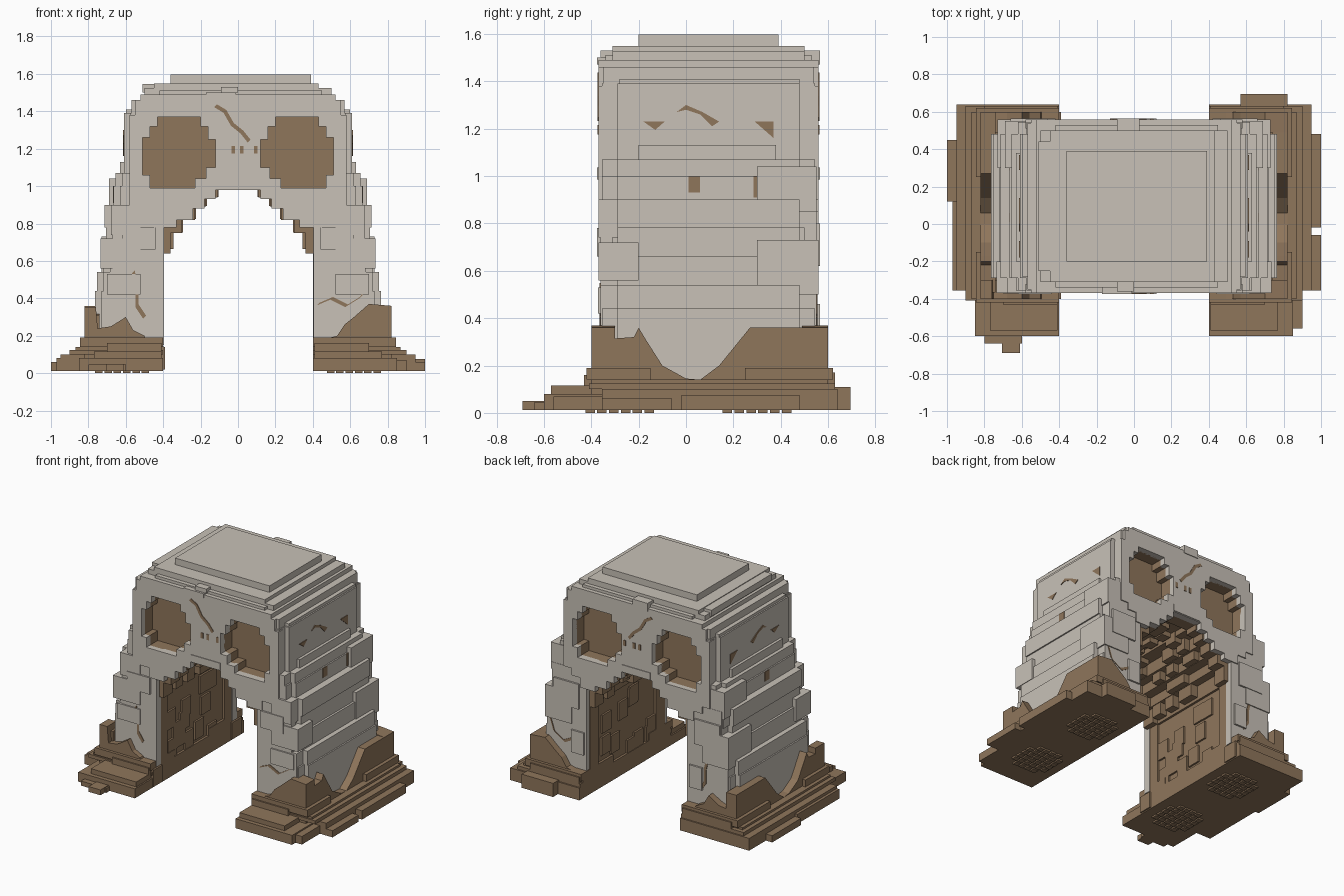
import bpy, bmesh, math, random
from mathutils import Vector

random.seed(4)


def material(name, rgb):
    m = bpy.data.materials.new(name)
    m.diffuse_color = (*rgb, 1)
    return m


BONE = material("pale_bone", (0.58, 0.535, 0.475))
EARTH = material("brown_earth", (0.275, 0.18, 0.105))
H = math.pi / 2
TURN = {"front": (H, 0, 0), "side": (H, 0, H)}


def boxes(name, items, mat):
    """One object from boxes given as x0, x1, y0, y1, z0, z1."""
    bm = bmesh.new()
    for x0, x1, y0, y1, z0, z1 in items:
        r = bmesh.ops.create_cube(bm, size=1)
        for v in r["verts"]:
            v.co = Vector(((x0 + x1) / 2 + v.co.x * (x1 - x0),
                           (y0 + y1) / 2 + v.co.y * (y1 - y0),
                           (z0 + z1) / 2 + v.co.z * (z1 - z0)))
    me = bpy.data.meshes.new(name)
    bm.to_mesh(me)
    bm.free()
    me.materials.append(mat)
    ob = bpy.data.objects.new(name, me)
    bpy.context.collection.objects.link(ob)


def slab(name, loops, facing, a, b, mat):
    """Flat outline (extra loops are holes) extruded from a to b."""
    cu = bpy.data.curves.new(name, "CURVE")
    cu.dimensions, cu.fill_mode, cu.extrude = "2D", "BOTH", abs(b - a) / 2
    for pts in loops:
        s = cu.splines.new("POLY")
        s.points.add(len(pts) - 1)
        for p, q in zip(s.points, pts):
            p.co = (q[0], q[1], 0, 1)
        s.use_cyclic_u = True
    tmp = bpy.data.objects.new(name + "_curve", cu)
    bpy.context.collection.objects.link(tmp)
    dg = bpy.context.evaluated_depsgraph_get()
    me = bpy.data.meshes.new_from_object(tmp.evaluated_get(dg))
    bpy.data.objects.remove(tmp)
    me.materials.clear()
    me.materials.append(mat)
    for p in me.polygons:
        p.material_index = 0
        p.use_smooth = False
    ob = bpy.data.objects.new(name, me)
    ob.rotation_euler = TURN[facing]
    mid = (a + b) / 2
    ob.location = (0, mid, 0) if facing == "front" else (mid, 0, 0)
    bpy.context.collection.objects.link(ob)


def flip(pts):
    return [(-x, z) for x, z in reversed(pts)]


def crack(name, pts, w, facing, a, b):
    """Thin zigzag strip."""
    up = [(x + w / 2, z + w / 2) for x, z in pts]
    slab(name, [up + [(x - w / 2, z - w / 2) for x, z in reversed(pts)]], facing, a, b, EARTH)


def mirrored(items):
    return items + [(-b, -a, c, d, e, f) for a, b, c, d, e, f in items]


# Stepped eye sockets
eye = [(.20, 1.37), (.43, 1.37), (.43, 1.32), (.47, 1.32), (.47, 1.26), (.51, 1.26),
       (.51, 1.06), (.47, 1.06), (.47, .99), (.23, .99), (.23, 1.04), (.17, 1.04),
       (.17, 1.10), (.12, 1.10), (.12, 1.25), (.16, 1.25), (.16, 1.32), (.20, 1.32)]
eyes = [eye, flip(eye)]


# Brown core with stepped arch opening
def arch(g):
    half = [(.11, .98 + g), (.11, .94 + g), (.17 + g, .94 + g), (.17 + g, .89), (.23 + g, .89),
            (.23 + g, .82), (.30 + g, .82), (.30 + g, .75), (.36 + g, .75), (.36 + g, .64),
            (.40 + g * .4, .64), (.40 + g * .4, .02), (.55, .02), (.55, 1.40)]
    return half + flip(half)


slab("earth_core", [arch(.04)], "front", -.24, .43, EARTH)
slab("front_core_rim", [arch(0)] + eyes, "front", -.33, -.23, EARTH)
slab("back_core_rim", [arch(0)] + eyes, "front", .42, .52, EARTH)

# Rough clods lining the tunnel
clods = []
for x, z in ((.02, .98), (.06, .98), (.14, .94), (.20, .89), (.26, .82), (.33, .75), (.38, .66)):
    for s in (-1, 1):
        for k in range(4):
            y = random.uniform(-.2, .36)
            clods.append((s * x - .035, s * x + .035, y - .04, y + .04, z + .003, z + .12))
for s in (-1, 1):
    for k in range(12):
        y, z = random.uniform(-.2, .34), random.uniform(.1, .55)
        clods.append((s * .46 - .057, s * .46 + .057, y - .05, y + .05, z - .06, z + .07))
boxes("tunnel_clods", clods, EARTH)

# White layered sides, narrower toward the top, with notched corners
layers = []
for z0, z1, x in ((.12, .36, .765), (.36, .44, .765), (.44, .54, .755), (.54, .66, .72), (.66, .78, .705),
                  (.78, .90, .715), (.90, 1.0, .665), (1.0, 1.07, .655), (1.07, 1.39, .61)):
    layers += [(.52, x, -.29, .48, z0, z1), (.52, x - .035, -.355, .545, z0, z1)]
layers += [(.52, .735, -.37, -.2, .56, .72), (.52, .73, .3, .56, .5, .73), (.52, .69, .3, .55, .85, 1.04),
           (.52, .68, -.37, -.25, .74, .9), (.52, .63, -.2, .38, 1.07, 1.13)]
boxes("side_layers", mirrored(layers), BONE)

# Skull crown
boxes("skull_crown", [(-.57, .57, -.35, .54, 1.385, 1.46), (-.60, .60, -.28, .48, 1.385, 1.41),
                      (-.52, .52, -.37, .56, 1.45, 1.49), (-.50, .50, -.31, .50, 1.49, 1.525),
                      (-.42, .45, -.34, .53, 1.49, 1.51), (-.45, .43, -.31, .50, 1.525, 1.55),
                      (-.36, .39, -.20, .39, 1.55, 1.597), (-.51, -.42, -.25, .44, 1.5, 1.545)], BONE)

# Skull faces, front and back
half = [(.12, .98), (.12, .93), (.18, .93), (.18, .88), (.24, .88), (.24, .82), (.33, .82),
        (.33, .78), (.45, .78), (.45, .85), (.52, .85), (.52, .90), (.58, .90), (.58, 1.38),
        (.55, 1.38), (.55, 1.46), (.48, 1.46), (.48, 1.49)]
face = half + flip(half)
slab("front_skull_face", [face] + eyes, "front", -.37, -.32, BONE)
slab("back_skull_face", [face] + eyes, "front", .51, .56, BONE)
boxes("tooth_bars", [(-.11, .12, -.375, -.32, .985, 1.035), (-.11, .12, .51, .565, .985, 1.035)], BONE)
boxes("brow_chips", [(-.17, -.01, -.375, -.3, 1.47, 1.50), (-.09, .0, -.36, -.3, 1.5, 1.53),
                     (-.09, .03, .5, .565, 1.47, 1.53)], BONE)

# Leg fronts and earth mounds with ragged borders
leg_r = [(.405, .80), (.405, .17), (.53, .18), (.62, .30), (.72, .36), (.72, .54),
         (.68, .54), (.68, .90), (.42, .90)]
leg_l = [(.395, .80), (.395, .15), (.48, .15), (.50, .20), (.58, .20), (.61, .28),
         (.72, .24), (.72, .52), (.67, .52), (.67, .90), (.42, .90)]
mound_r = [(.40, .02), (.40, .165), (.53, .20), (.57, .26), (.62, .30), (.70, .37), (.82, .36), (.82, .02)]
mound_l = [(.39, .02), (.39, .14), (.48, .16), (.50, .20), (.56, .23), (.60, .30), (.68, .25),
           (.75, .24), (.76, .355), (.82, .355), (.82, .02)]
for side, y0, y1, m0, m1 in (("front", -.362, -.31, -.40, -.30), ("back", .50, .552, .49, .60)):
    slab(side + "_right_leg", [leg_r], "front", y0, y1, BONE)
    slab(side + "_left_leg", [flip(leg_l)], "front", y0, y1, BONE)
    slab(side + "_right_mound", [mound_r], "front", m0, m1, EARTH)
    slab(side + "_left_mound", [flip(mound_l)], "front", m0, m1, EARTH)
leg_blocks = [(.44, .62, -.375, -.3, .66, .78), (.52, .70, -.372, -.3, .42, .53),
              (.46, .66, .5, .565, .62, .80), (.42, .52, .5, .565, .3, .46)]
boxes("leg_blocks", mirrored(leg_blocks), BONE)

# Side mounds with a V-shaped dip
dip = [(-.40, .02), (-.40, .17), (-.365, .17), (-.365, .31), (-.22, .32), (-.20, .36), (-.17, .31),
       (-.10, .20), (0, .145), (.06, .14), (.14, .20), (.27, .36), (.60, .36), (.60, .02)]
slab("right_side_mound", [dip], "side", .74, .82, EARTH)
slab("left_side_mound", [dip], "side", -.82, -.74, EARTH)

# Spreading earth feet
feet = mirrored([(.40, .85, -.60, -.30, .012, .08), (.41, .77, -.57, -.30, .08, .115),
                 (.40, .95, -.355, .64, .012, .10), (.40, .90, -.41, .63, .10, .125),
                 (.40, .87, -.40, .60, .12, .14), (.40, .845, -.42, -.15, .14, .19),
                 (.40, .845, .25, .62, .14, .19), (.41, .80, .5, .63, .1, .17),
                 (.41, .70, -.43, -.3, .1, .16)])
feet += [(.93, 1.0, -.355, -.06, .012, .06), (.93, 1.0, -.02, .48, .012, .075),
         (.57, .82, .50, .695, .012, .11), (.80, .90, -.56, -.30, .012, .07),
         (-1.0, -.93, .12, .45, .012, .06), (-.97, -.93, -.355, .12, .012, .08),
         (-.705, -.61, -.69, -.55, .012, .05), (-.80, -.60, -.64, -.55, .012, .045)]
boxes("earth_feet", feet, EARTH)

# Small studs under the feet
studs = []
for cx in (-.62, .62):
    for cy in (-.28, .30):
        for i in range(6):
            for j in range(6):
                if (i in (0, 5)) + (j in (0, 5)) < 2:
                    x, y = cx + (i - 2.5) * .05, cy + (j - 2.5) * .05
                    studs.append((x - .02, x + .02, y - .02, y + .02, 0, .02))
boxes("foot_studs", studs, EARTH)

# Cracks and nose slits
for tag, a, b in (("front", -.374, -.366), ("back", .556, .564)):
    crack(tag + "_forehead_crack", [(-.12, 1.43), (-.07, 1.40), (-.03, 1.33), (.02, 1.29), (.06, 1.24)],
          .015, "front", a, b)
    boxes(tag + "_nose_slits", [(x - .01, x + .01, a, b, 1.175, 1.215) for x in (-.025, .02, .095)], EARTH)
for tag, a, b in (("front", -.366, -.358), ("back", .548, .556)):
    crack(tag + "_left_leg_crack", [(-.56, .54), (-.54, .45), (-.54, .36), (-.50, .30)], .016, "front", a, b)
    crack(tag + "_right_leg_crack", [(.43, .37), (.50, .40), (.58, .36), (.66, .41), (.69, .50)],
          .014, "front", a, b)
for tag, s in (("right", 1), ("left", -1)):
    a, b = sorted((s * .606, s * .614))
    chevron = [(-.04, 1.27), (0, 1.30), (.07, 1.27), (.14, 1.23), (.11, 1.21), (.06, 1.26), (0, 1.28)]
    slab(tag + "_side_chevron", [chevron], "side", a, b, EARTH)
    slab(tag + "_side_chip", [[(-.18, 1.23), (-.09, 1.23), (-.13, 1.195)]], "side", a, b, EARTH)
    slab(tag + "_side_chip_rear", [[(.29, 1.23), (.37, 1.23), (.37, 1.16)]], "side", a, b, EARTH)
    a, b = sorted((s * .662, s * .669))
    boxes(tag + "_side_slits", [(a, b, .01, .06, .93, .998), (a, b, .285, .30, .91, 1.0)], EARTH)
